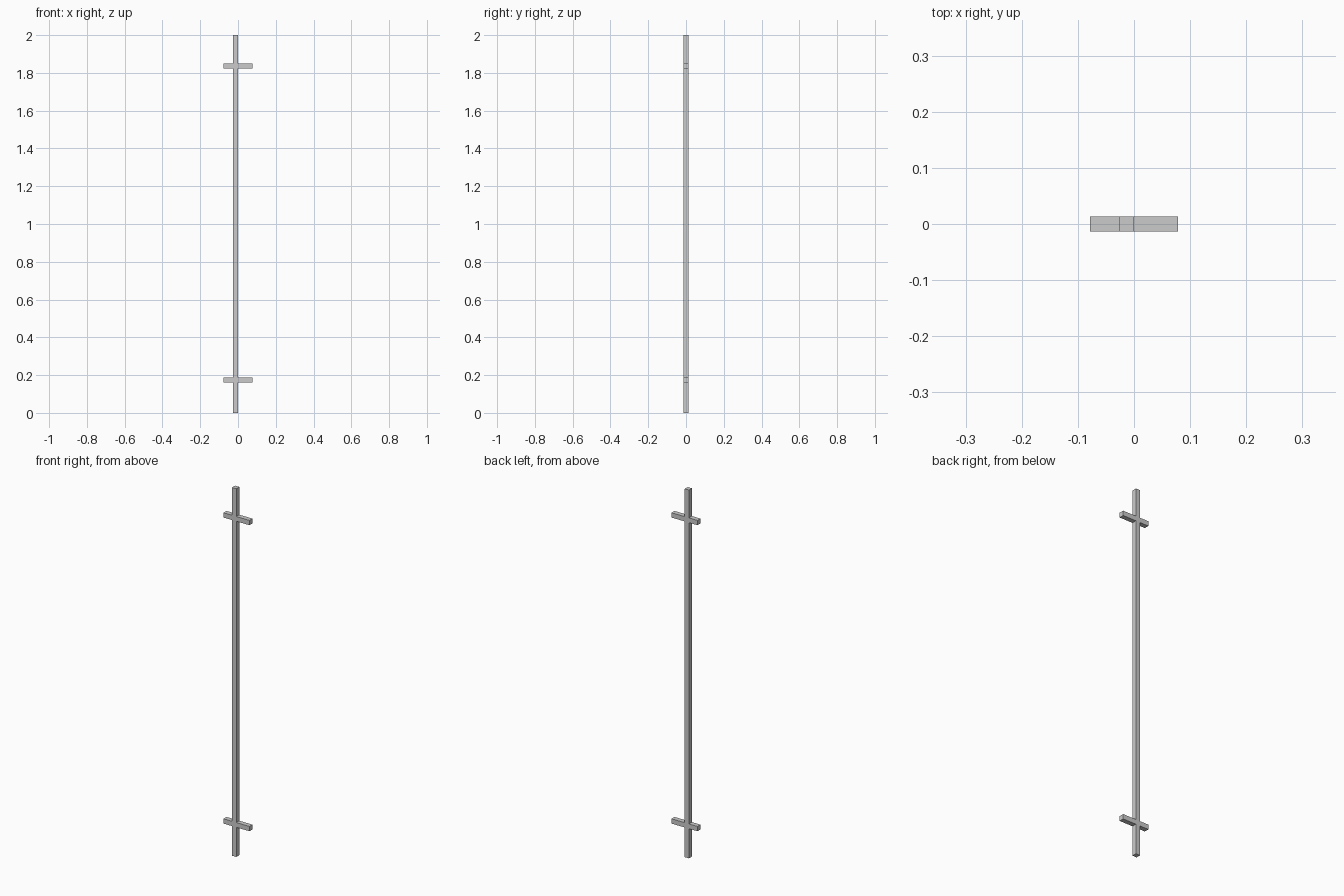
import bpy

if "Cube" in bpy.data.objects:
    bpy.data.objects.remove(bpy.data.objects["Cube"])

T = 0.026                       # square section of every bar
POST = (-0.027, -0.001)         # post extent in x, offset from the centre
END = 0.078                     # crossbar half length


def box(name, x0, x1, z0, z1):
    bpy.ops.mesh.primitive_cube_add(size=1, location=((x0 + x1) / 2, 0, (z0 + z1) / 2))
    ob = bpy.context.object
    ob.name = name
    ob.scale = (x1 - x0, T, z1 - z0)
    bpy.ops.object.transform_apply(location=False, rotation=False, scale=True)
    return ob


# Tall upright
box("post", POST[0], POST[1], 0, 2)

# Two crossbars, each a short and a long arm butted against the post
for label, z in (("lower", 0.174), ("upper", 1.836)):
    box(label + "_short_arm", -END, POST[0], z - T / 2, z + T / 2)
    box(label + "_long_arm", POST[1], END, z - T / 2, z + T / 2)
